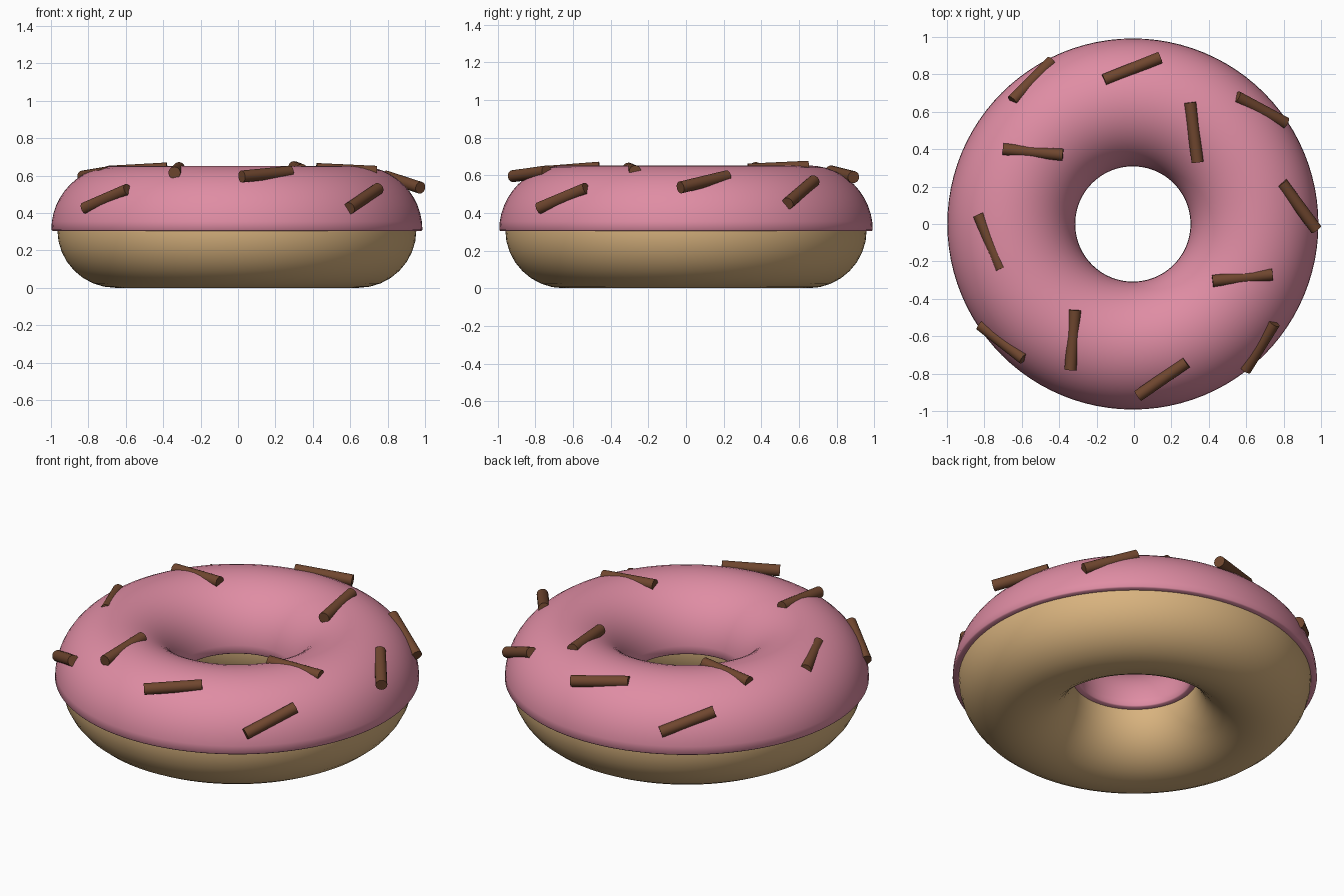
import bpy, bmesh
from math import sin, cos, pi, radians
from mathutils import Vector

cube = bpy.data.objects.get("Cube")
if cube:
    bpy.data.objects.remove(cube, do_unlink=True)

CENTER_X = -0.006
MAJOR = 0.65
MID_Z = 0.31


def material(name, color):
    m = bpy.data.materials.new(name)
    m.use_nodes = True
    m.diffuse_color = (*color, 1)
    m.node_tree.nodes["Principled BSDF"].inputs["Base Color"].default_value = (*color, 1)
    return m


def finish(bm, name, mat, angle):
    bmesh.ops.recalc_face_normals(bm, faces=bm.faces)
    mesh = bpy.data.meshes.new(name)
    bm.to_mesh(mesh)
    bm.free()
    mesh.materials.append(mat)
    obj = bpy.data.objects.new(name, mesh)
    bpy.context.collection.objects.link(obj)
    bpy.ops.object.select_all(action="DESELECT")
    obj.select_set(True)
    bpy.context.view_layer.objects.active = obj
    bpy.ops.object.shade_smooth_by_angle(angle=radians(angle))
    return obj


def revolve(name, profile, mat, steps=96):
    """Spin a closed (radius, z) profile around the vertical axis."""
    bm = bmesh.new()
    verts = [bm.verts.new((r, 0, z)) for r, z in profile]
    edges = [bm.edges.new((v, verts[i - 1])) for i, v in enumerate(verts)]
    bmesh.ops.spin(bm, geom=verts + edges, cent=(0, 0, 0), axis=(0, 0, 1),
                   angle=2 * pi, steps=steps, use_merge=True)
    bmesh.ops.remove_doubles(bm, verts=bm.verts, dist=1e-5)
    obj = finish(bm, name, mat, 50)
    obj.location.x = CENTER_X
    return obj


def arc(radius, start, end, count):
    angles = [start + (end - start) * i / count for i in range(count + 1)]
    return [(MAJOR + radius * cos(a), MID_Z + radius * sin(a)) for a in angles]


pink = material("pink icing", (0.74, 0.265, 0.37))
tan = material("baked dough", (0.69, 0.45, 0.21))
brown = material("chocolate", (0.16, 0.062, 0.028))

# Dough ring
revolve("dough", arc(0.31, 0, 2 * pi, 32)[:-1], tan)

# Icing shell: outer half arc, softened lip, thinner inner arc
outer = arc(0.342, 0, pi, 24)
inner = arc(0.306, pi, 0, 24)
lip_left = [(MAJOR - 0.336, MID_Z - 0.006), (MAJOR - 0.306, MID_Z - 0.006)]
lip_right = [(2 * MAJOR - r, z) for r, z in reversed(lip_left)]
revolve("icing", outer + lip_left + inner[1:-1] + lip_right, pink)

# Sprinkles: straight rods between two end points, half sunk in the icing
SPRINKLES = [
    ((-0.16, 0.77, 0.62), (0.14, 0.89, 0.59)),
    ((-0.65, 0.66, 0.53), (-0.44, 0.87, 0.43)),
    ((0.55, 0.68, 0.57), (0.81, 0.54, 0.45)),
    ((0.30, 0.65, 0.645), (0.34, 0.33, 0.63)),
    ((-0.70, 0.40, 0.62), (-0.38, 0.37, 0.638)),
    ((-0.83, 0.05, 0.595), (-0.71, -0.24, 0.615)),
    ((0.79, 0.22, 0.595), (0.975, -0.03, 0.535)),
    ((0.42, -0.305, 0.635), (0.74, -0.27, 0.62)),
    ((-0.82, -0.54, 0.425), (-0.59, -0.72, 0.525)),
    ((-0.315, -0.46, 0.64), (-0.34, -0.78, 0.615)),
    ((0.02, -0.92, 0.595), (0.28, -0.74, 0.62)),
    ((0.75, -0.53, 0.53), (0.595, -0.78, 0.425)),
]
for i, (a, b) in enumerate(SPRINKLES, 1):
    a, b = Vector(a), Vector(b)
    bm = bmesh.new()
    bmesh.ops.create_cone(bm, cap_ends=True, segments=20, radius1=0.032,
                          radius2=0.032, depth=(b - a).length)
    rod = finish(bm, f"sprinkle_{i}", brown, 40)
    rod.location = (a + b) / 2
    rod.rotation_mode = "QUATERNION"
    rod.rotation_quaternion = (b - a).to_track_quat("Z", "Y")
